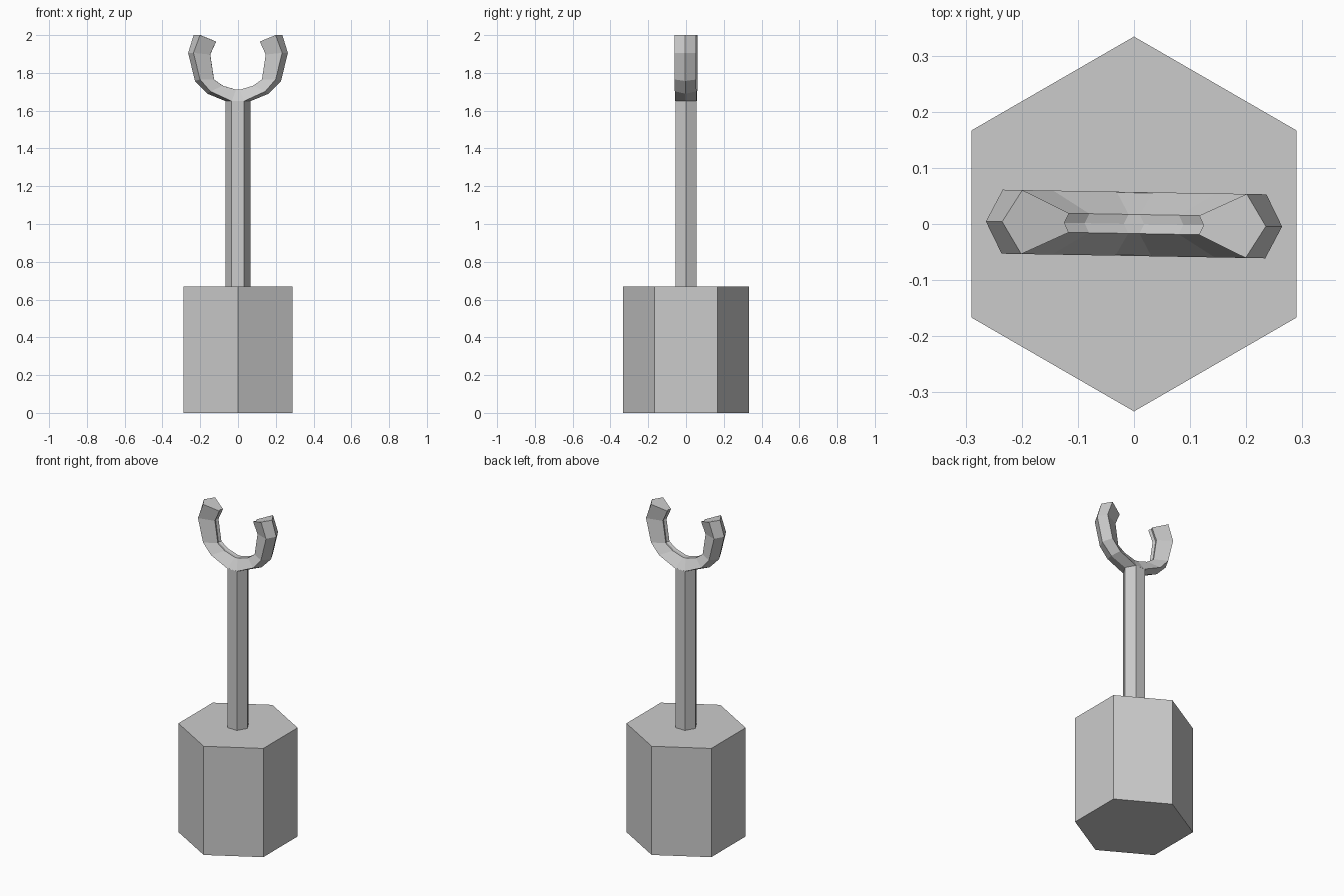
import bpy, bmesh, math

if "Cube" in bpy.data.objects:
    bpy.data.objects.remove(bpy.data.objects["Cube"])


def hex_prism(name, radius, z0, z1, turn):
    bpy.ops.mesh.primitive_cylinder_add(
        vertices=6, radius=radius, depth=z1 - z0,
        location=(0, 0, (z0 + z1) / 2), rotation=(0, 0, math.radians(turn)))
    bpy.context.object.name = name


# Heavy hexagonal base, corners toward front and back
hex_prism("base", 0.334, 0.0, 0.67, 0)

# Thin hexagonal shaft, corners toward left and right
hex_prism("shaft", 0.065, 0.66, 1.652, 29)

# Open-ended claw: per station (outer ridge, outer edge, inner edge) as x, z
stations = [
    ((0.235, 2.00), (0.200, 2.00), (0.116, 1.966)),
    ((0.264, 1.906), (0.235, 1.906), (0.147, 1.897)),
    ((0.228, 1.757), (0.200, 1.765), (0.127, 1.765)),
    ((0.163, 1.690), (0.145, 1.702), (0.080, 1.732)),
    ((0.065, 1.650), (0.032, 1.650), (0.010, 1.711)),
]
half_outer, half_inner = 0.057, 0.017


def section(station, side):
    (ax, az), (bx, bz), (cx, cz) = station
    return [(side * ax, 0, az),
            (side * bx, half_outer, bz),
            (side * cx, half_inner, cz),
            (side * (cx + 0.008), 0, cz),
            (side * cx, -half_inner, cz),
            (side * bx, -half_outer, bz)]


bm = bmesh.new()
rings = [section(s, -1) for s in stations] + [section(s, 1) for s in reversed(stations)]
rings = [[bm.verts.new(p) for p in ring] for ring in rings]
for r0, r1 in zip(rings, rings[1:]):
    for i in range(6):
        j = (i + 1) % 6
        bm.faces.new((r0[i], r0[j], r1[j], r1[i]))
for end in (rings[0], rings[-1]):
    bm.faces.new(end)
bmesh.ops.recalc_face_normals(bm, faces=bm.faces)
mesh = bpy.data.meshes.new("claw")
bm.to_mesh(mesh)
bm.free()
claw = bpy.data.objects.new("claw", mesh)
claw.rotation_euler.z = math.radians(-1)
bpy.context.collection.objects.link(claw)
